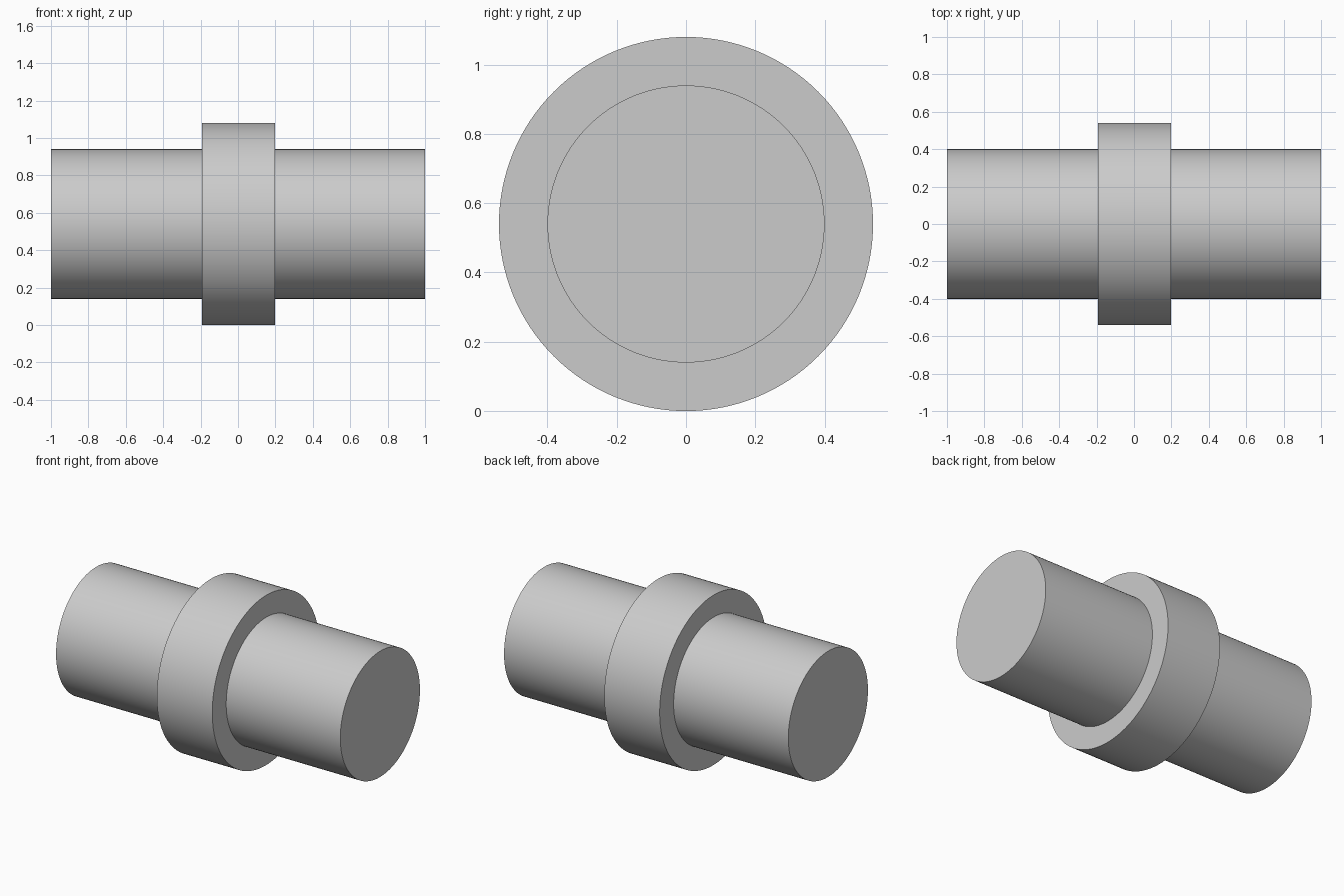
import bpy
import bmesh
import math
from mathutils import Matrix, Vector

cube = bpy.data.objects.get("Cube")
if cube:
    bpy.data.objects.remove(cube, do_unlink=True)

SHAFT_R, COLLAR_R = 0.40, 0.54
SEGMENTS = 128

# Plain grey metal
grey = bpy.data.materials.new("grey_metal")
grey.use_nodes = True
colour = (0.6, 0.6, 0.6, 1.0)
grey.diffuse_color = colour
grey.node_tree.nodes["Principled BSDF"].inputs["Base Color"].default_value = colour

# Half outline along the axis: left shaft, raised collar, right shaft
profile = [(-1.0, SHAFT_R), (-0.193, SHAFT_R), (-0.193, COLLAR_R),
           (0.197, COLLAR_R), (0.197, SHAFT_R), (1.0, SHAFT_R)]

bm = bmesh.new()
verts = [bm.verts.new((x, 0, r)) for x, r in profile]
edges = [bm.edges.new(pair) for pair in zip(verts, verts[1:])]
bmesh.ops.spin(bm, geom=verts + edges, cent=(0, 0, 0), axis=(1, 0, 0),
               angle=math.tau, steps=SEGMENTS, use_merge=True)
bmesh.ops.remove_doubles(bm, verts=bm.verts, dist=0.0001)

# Flat end caps
bmesh.ops.holes_fill(bm, edges=[e for e in bm.edges if e.is_boundary], sides=0)
bmesh.ops.recalc_face_normals(bm, faces=bm.faces)
bmesh.ops.transform(bm, matrix=Matrix.Translation(Vector((0, 0, COLLAR_R))),
                    verts=bm.verts)

mesh = bpy.data.meshes.new("collared_shaft")
bm.to_mesh(mesh)
bm.free()
mesh.materials.append(grey)
shaft = bpy.data.objects.new("collared_shaft", mesh)
bpy.context.collection.objects.link(shaft)

# Smooth round walls, sharp rims
bpy.ops.object.select_all(action="DESELECT")
shaft.select_set(True)
bpy.context.view_layer.objects.active = shaft
bpy.ops.object.shade_smooth_by_angle(angle=math.radians(30))
